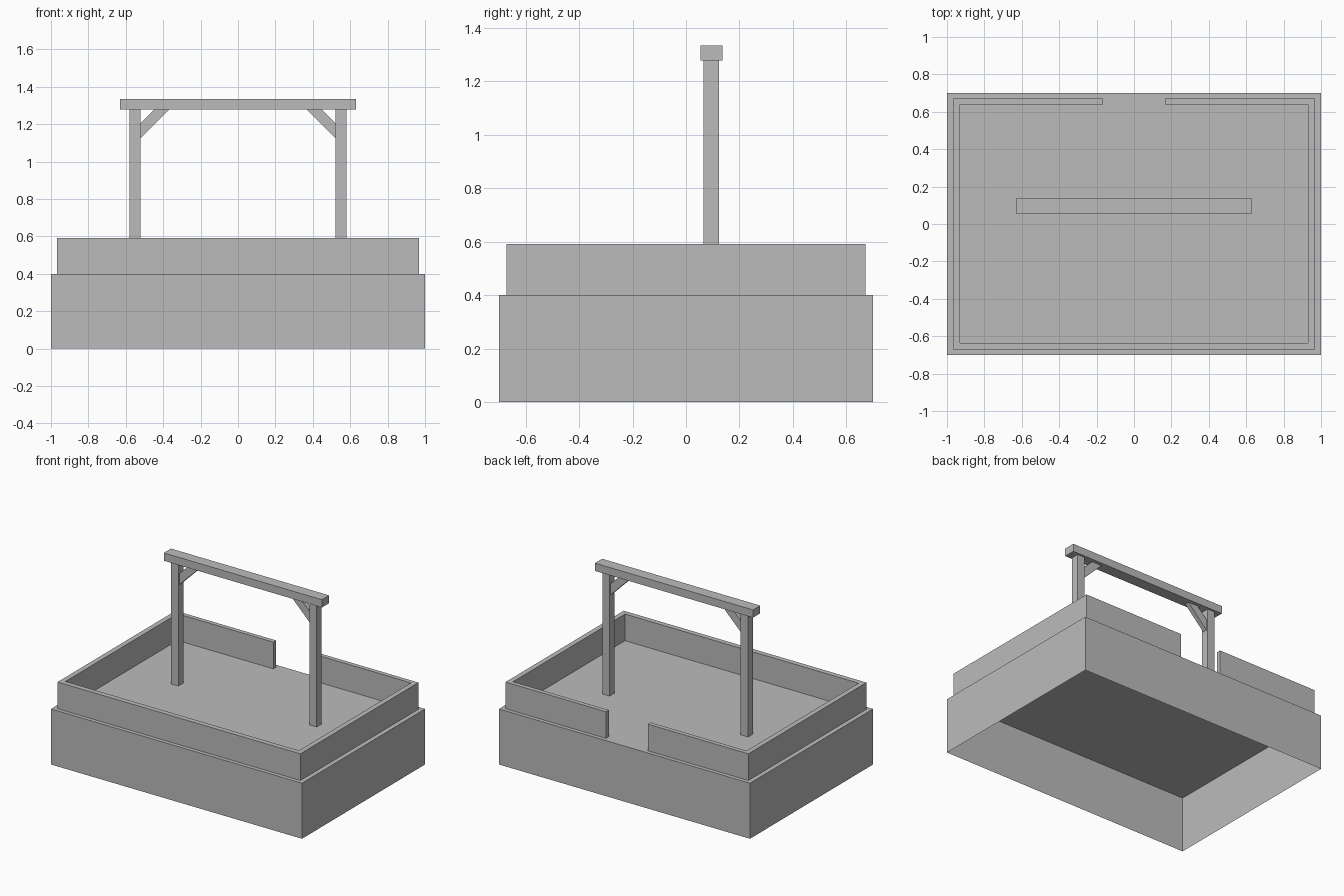
import bpy
import bmesh
from mathutils import Vector

cube = bpy.data.objects.get("Cube")
if cube:
    bpy.data.objects.remove(cube, do_unlink=True)

grey = bpy.data.materials.new("plain grey")
grey.use_nodes = True
grey.diffuse_color = (0.5, 0.5, 0.5, 1)
grey.node_tree.nodes["Principled BSDF"].inputs["Base Color"].default_value = (0.5, 0.5, 0.5, 1)


def finish(name, bm):
    bmesh.ops.recalc_face_normals(bm, faces=bm.faces)
    mesh = bpy.data.meshes.new(name)
    bm.to_mesh(mesh)
    bm.free()
    mesh.materials.append(grey)
    obj = bpy.data.objects.new(name, mesh)
    bpy.context.collection.objects.link(obj)
    return obj


def prism(name, outline, offset, open_start=False):
    """Extrude a flat outline along an offset."""
    bm = bmesh.new()
    start = bm.faces.new([bm.verts.new(p) for p in outline])
    result = bmesh.ops.extrude_face_region(bm, geom=[start], use_keep_orig=True)
    moved = [v for v in result["geom"] if isinstance(v, bmesh.types.BMVert)]
    bmesh.ops.translate(bm, verts=moved, vec=Vector(offset))
    bmesh.ops.recalc_face_normals(bm, faces=bm.faces)
    if open_start:
        bmesh.ops.delete(bm, geom=[start], context="FACES_ONLY")
    return finish(name, bm)


def box(name, x0, x1, y0, y1, z0, z1, open_start=False):
    outline = [(x0, y0, z0), (x1, y0, z0), (x1, y1, z0), (x0, y1, z0)]
    return prism(name, outline, (0, 0, z1 - z0), open_start)


DECK, RAIL, BEAM = 0.4, 0.592, 1.278

# Hollow base, open underneath, with the deck as its top
box("base", -1, 1, -0.7, 0.7, 0, DECK, open_start=True)

# Low parapet with an entrance gap at the back
half = [(0.167, 0.64), (0.167, 0.672), (0.967, 0.672), (0.967, -0.672)]
inner = [(0.93, -0.635), (0.93, 0.64)]
left = half + [(-x, y) for x, y in reversed(half)]
right = [(-x, y) for x, y in reversed(inner)] + inner
footprint = [(x, y, DECK) for x, y in left + right]
prism("parapet_wall", footprint, (0, 0, RAIL - DECK))

# Posts and diagonal braces, mirrored across x
for side, s in (("left", 1), ("right", -1)):
    xs = sorted((s * 0.522, s * 0.581))
    box(side + "_post", *xs, 0.066, 0.123, DECK, BEAM)
    brace = [(0.522, 1.125), (0.522, 1.205), (0.449, BEAM), (0.369, BEAM)]
    prism(side + "_brace", [(s * x, 0.078, z) for x, z in brace], (0, 0.033, 0))

# Crossbeam on the posts
box("crossbeam", -0.63, 0.63, 0.055, 0.137, BEAM, 1.334)
